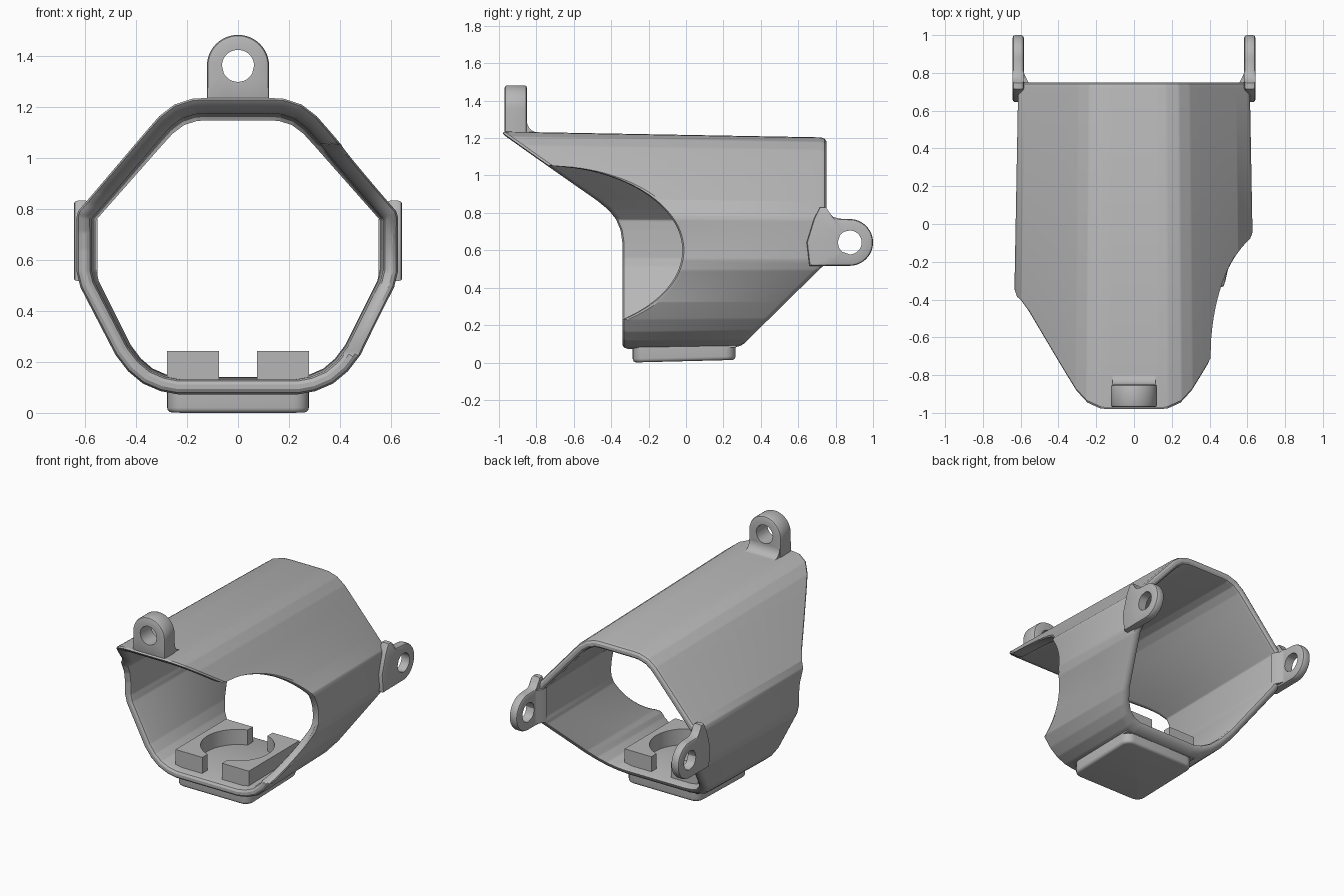
import bpy, bmesh, math
from mathutils import Vector

cube = bpy.data.objects.get("Cube")
if cube:
    bpy.data.objects.remove(cube, do_unlink=True)

grey = bpy.data.materials.new("light_grey_plastic")
grey.use_nodes = True
colour = (0.47, 0.47, 0.47, 1)
grey.diffuse_color = colour
grey.node_tree.nodes["Principled BSDF"].inputs["Base Color"].default_value = colour


def finish(bm, name, angle=32):
    bmesh.ops.recalc_face_normals(bm, faces=bm.faces)
    mesh = bpy.data.meshes.new(name)
    bm.to_mesh(mesh)
    bm.free()
    obj = bpy.data.objects.new(name, mesh)
    bpy.context.collection.objects.link(obj)
    mesh.materials.append(grey)
    bpy.ops.object.select_all(action='DESELECT')
    obj.select_set(True)
    bpy.context.view_layer.objects.active = obj
    bpy.ops.object.shade_smooth_by_angle(angle=math.radians(angle))
    return obj


def ring_mesh(name, loops):
    """Join closed loops into a closed ring."""
    bm = bmesh.new()
    rows = [[bm.verts.new(p) for p in loop] for loop in loops]
    for a, b in zip(rows, rows[1:] + rows[:1]):
        for k in range(len(a)):
            m = (k + 1) % len(a)
            bm.faces.new((a[k], a[m], b[m], b[k]))
    return finish(bm, name)


def prism(name, outline, place, low, high):
    """Extrude a 2D outline between two depths."""
    bm = bmesh.new()
    face = bm.faces.new([bm.verts.new(place(u, v, low)) for u, v in outline])
    new = bmesh.ops.extrude_face_region(bm, geom=[face])["geom"]
    shift = Vector(place(0, 0, high)) - Vector(place(0, 0, low))
    bmesh.ops.translate(bm, vec=shift, verts=[v for v in new if isinstance(v, bmesh.types.BMVert)])
    return finish(bm, name)


def lug(name, outline, hole, place, low, high, edge=0.014):
    """Plate with rounded rim and a round hole; outline is relative to the hole."""
    loops = []
    for u, v in outline:
        d = Vector((u, v))
        h = d.normalized() * hole
        i = d - d.normalized() * edge
        j = d - d.normalized() * edge * 0.3
        q = edge * 0.3
        loops.append([place(*p, t) for p, t in (
            (h, low), (i, low), (j, low + q), (d, low + edge),
            (d, high - edge), (j, high - q), (i, high), (h, high))])
    return ring_mesh(name, loops)


# Shell section: half outline, mirrored, with an inner wall offset from it
half = [(.24, .062), (.31, .075), (.38, .105), (.44, .155), (.49, .22), (.63, .49),
        (.645, .55), (.645, .77), (.638, .795), (.36, 1.11), (.31, 1.165),
        (.25, 1.21), (.18, 1.232), (.13, 1.235)]
outer = [Vector(p) for p in half + [(-x, z) for x, z in reversed(half)]]
WALL = 0.06
inner = []
for k, p in enumerate(outer):
    a = (p - outer[k - 1]).normalized()
    b = (outer[(k + 1) % len(outer)] - p).normalized()
    na, nb = Vector((-a.y, a.x)), Vector((-b.y, b.x))
    inner.append(p + (na + nb) * WALL / (1 + na.dot(nb)))

# Front rim runs back as it drops
rim = [(1.235, -1), (.87, -.475), (.82, -.415), (.77, -.375), (.71, -.35), (.64, -.34), (0, -.34)]


def front_y(x, z):
    y = rim[0][1]
    for (z1, y1), (z0, y0) in zip(rim, rim[1:]):
        if z0 <= z <= z1:
            y = y0 + (y1 - y0) * (z - z0) / (z1 - z0)
    # elliptical opening in the left wall
    e = 1 - ((z - .6) / .455) ** 2
    if x > .3 and e > 0:
        y = max(y, -.75 + .73 * math.sqrt(e))
    return y


def back_y(z):
    return min(.75, .30 + (z - .07) * .98)


def taper(x, y, z):
    s = 1 - .05 * (y + 1) / 1.75
    return (x * s, y, .6 + (z - .6) * s)


# Rounded rim: (share of wall thickness, set-back)
lip = [(0, .03), (.12, .009), (.35, 0), (.65, 0), (.88, .009), (1, .03)]
loops = []
for k in range(len(outer)):
    m = (k + 1) % len(outer)
    count = max(2, int((outer[m] - outer[k]).length / .008))
    for n in range(count):
        o = outer[k].lerp(outer[m], n / count)
        i = inner[k].lerp(inner[m], n / count)
        loop = []
        for f, d in lip:
            p = o.lerp(i, f)
            loop.append(taper(p.x, front_y(p.x, p.y) + d, p.y))
        for f, d in reversed(lip):
            p = o.lerp(i, f)
            loop.append(taper(p.x, back_y(p.y) - d, p.y))
        loops.append(loop)
ring_mesh("shell", loops)


def arc(r, start, end, n):
    steps = [math.radians(start + (end - start) * k / n) for k in range(n + 1)]
    return [(r * math.cos(t), r * math.sin(t)) for t in steps]


# Front lug on top, with a fillet behind its foot
tab = arc(.122, 0, 180, 24) + [(-.122, -.07), (-.122, -.15), (-.06, -.15), (0, -.15),
                              (.06, -.15), (.122, -.15), (.122, -.07)]
lug("top_lug", tab, .063, lambda u, v, t: (u, t, 1.36 + v), -.97, -.85)
foot = [(-.86, 1.2), (-.78, 1.2), (-.78, 1.229)]
foot += [(-.79 + .06 * u, 1.29 + .06 * v) for u, v in arc(1, 270, 180, 8)] + [(-.86, 1.29)]
prism("top_lug_fillet", foot, lambda u, v, t: (t, u, v), -.115, .115)

# Side lugs at the back, each blending into the wall
ear = arc(.125, -90, 90, 24) + [(-.06, .127), (-.09, .138), (-.11, .155), (-.128, .19),
                               (-.16, .19), (-.19, .13), (-.23, 0), (-.215, -.125), (-.1, -.125)]
for side, name in ((1, "left_lug"), (-1, "right_lug")):
    lug(name, ear, .064, lambda u, v, t: (side * t, .875 + u, .642 + v), .583, .643)
    # inner fillet between lug and wall
    web = [(.55, .72), (.60, .72), (.60, .81), (.583, .80), (.572, .775), (.56, .752)]
    prism(name + "_fillet", web, lambda u, v, t: (side * u, v, t), .53, .76)

# Holder blocks around a round seat on the floor
seat = .23
gap = math.degrees(math.acos(.075 / seat))
curve = [(x, y - .005) for x, y in arc(seat, gap, -gap, 28)]
block = [(.075, -.28), (.278, -.28), (.278, .268), (.075, .268)] + curve
for side, name in ((1, "left_holder"), (-1, "right_holder")):
    prism(name, block, lambda u, v, t: (side * u, v, t), .08, .242)

# Rounded pad under the floor
bm = bmesh.new()
bmesh.ops.create_cube(bm, size=1)
for v in bm.verts:
    v.co = (v.co.x * .556, v.co.y * .55 - .01, (v.co.z + .5) * .09)
upright = [e for e in bm.edges if abs(e.verts[0].co.z - e.verts[1].co.z) > .01]
bmesh.ops.bevel(bm, geom=upright, offset=.06, segments=6, profile=.5, affect='EDGES')
low = [e for e in bm.edges if all(v.co.z < .001 for v in e.verts)]
bmesh.ops.bevel(bm, geom=low, offset=.02, segments=4, profile=.5, affect='EDGES')
for v in bm.verts:
    v.co.z += .025 * (v.co.y + .285)
finish(bm, "bottom_pad")
